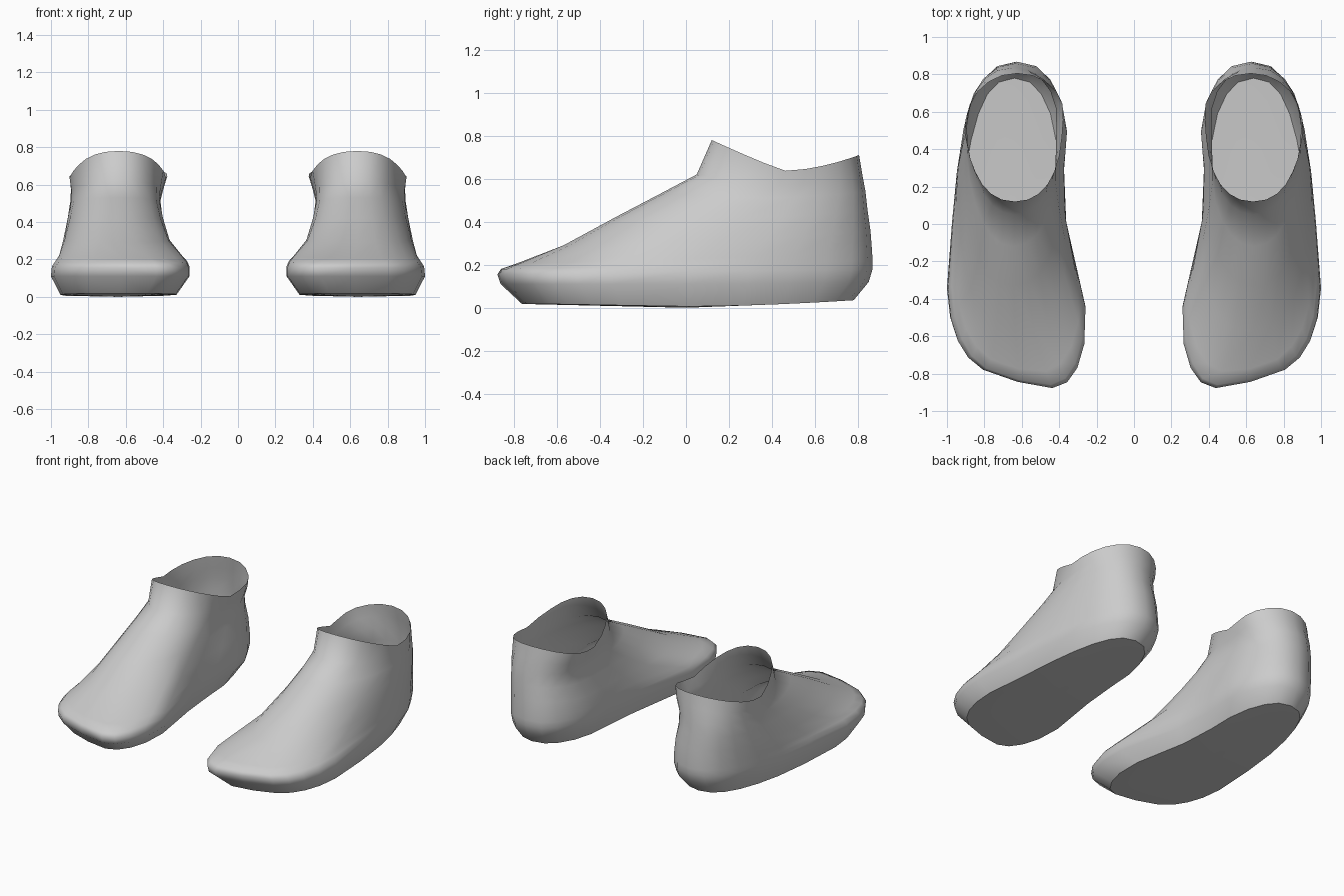
import bpy
import bmesh
import math

cube = bpy.data.objects.get("Cube")
if cube:
    bpy.data.objects.remove(cube, do_unlink=True)

SIDES = 24

# One flat colour for the whole pair
grey = bpy.data.materials.new("plain grey")
grey.use_nodes = True
grey.diffuse_color = (0.6, 0.6, 0.6, 1)
grey.node_tree.nodes["Principled BSDF"].inputs["Base Color"].default_value = (0.6, 0.6, 0.6, 1)

# Each ring, from sole to ankle opening:
# heights (front, middle, back), y of toe and heel,
# inner x (front, middle, back), outer x (front, middle, back),
# bluntness of the toe and heel ends, slant of the toe end
RINGS = [
    ((.018, .006, .035), (-.74, .78), (.31, .42, .385), (.965, .92, .90), (3.4, 2.4), .26),
    ((.11, .11, .12), (-.825, .85), (.24, .40, .32), (1.015, .965, .945), (3.7, 2.4), .27),
    ((.155, .17, .18), (-.84, .868), (.24, .40, .31), (1.01, .96, .95), (3.7, 2.4), .27),
    ((.18, .20, .22), (-.828, .868), (.25, .40, .31), (.99, .955, .95), (3.5, 2.4), .26),
    ((.205, .23, .27), (-.77, .865), (.27, .40, .315), (.97, .95, .95), (3.1, 2.4), .22),
    ((.29, .31, .36), (-.57, .858), (.34, .405, .335), (.94, .935, .94), (2.4, 2.4), .1),
    ((.42, .42, .45), (-.33, .845), (.385, .415, .37), (.905, .915, .93), (2.2, 2.4), 0),
    ((.53, .51, .54), (-.12, .835), (.41, .425, .38), (.88, .90, .92), (2.1, 2.3), 0),
    ((.62, .57, .62), (.05, .82), (.41, .41, .355), (.87, .90, .915), (2.1, 2.2), 0),
    ((.78, .637, .71), (.12, .805), (.40, .385, .335), (.88, .91, .92), (2.2, 2.1), 0),
]


def blend(values, v):
    """Blend front, middle and back values along the foot."""
    front, middle, back = values
    if v < .15:
        t = min((.15 - v) / .7, 1)
        return middle + (front - middle) * t
    t = min((v - .15) / .5, 1)
    return middle + (back - middle) * t


def curve_height(values, v):
    """Dip from both ends to the middle."""
    front, middle, back = values
    if v < 0:
        return middle + (front - middle) * (-v) ** 1.1
    return middle + (back - middle) * v ** 1.7


def power(value, exponent):
    return math.copysign(abs(value) ** exponent, value)


def ring_points(heights, ends, inner, outer, blunt, slant):
    points = []
    for i in range(SIDES):
        a = math.tau * i / SIDES - math.pi / 2
        e = 2 / (blunt[0] if math.sin(a) < 0 else blunt[1])
        u, v = power(math.cos(a), e), power(math.sin(a), e)
        lo, hi = blend(inner, v), blend(outer, v)
        x = (lo + hi) / 2 + u * (hi - lo) / 2
        y = (ends[0] + ends[1]) / 2 + v * (ends[1] - ends[0]) / 2
        y += slant * (x - .64) * max(-v, 0)
        points.append((x, y, curve_height(heights, v)))
    return points


def build_shoe(name, side):
    rings = [ring_points(*ring) for ring in RINGS]
    shift = 1 - max(p[0] for ring in rings for p in ring)
    bm = bmesh.new()
    loops = [[bm.verts.new((side * (x + shift), y, z)) for x, y, z in ring]
             for ring in rings]

    # Walls
    for low, high in zip(loops, loops[1:]):
        for i in range(SIDES):
            j = (i + 1) % SIDES
            bm.faces.new((low[i], low[j], high[j], high[i]))

    # Sole with a crisp rim
    middle = bm.verts.new((side * .64, 0, 0))
    for i in range(SIDES):
        j = (i + 1) % SIDES
        bm.faces.new((middle, loops[0][j], loops[0][i]))
        bm.edges.get((loops[0][i], loops[0][j])).smooth = False
    if side < 0:
        bmesh.ops.reverse_faces(bm, faces=bm.faces[:])

    mesh = bpy.data.meshes.new(name)
    bm.to_mesh(mesh)
    bm.free()
    mesh.materials.append(grey)
    shoe = bpy.data.objects.new(name, mesh)
    bpy.context.collection.objects.link(shoe)
    bpy.ops.object.select_all(action="DESELECT")
    shoe.select_set(True)
    bpy.context.view_layer.objects.active = shoe
    bpy.ops.object.shade_smooth_by_angle(angle=math.radians(60), keep_sharp_edges=True)


build_shoe("left_ankle_shoe", 1)
build_shoe("right_ankle_shoe", -1)
